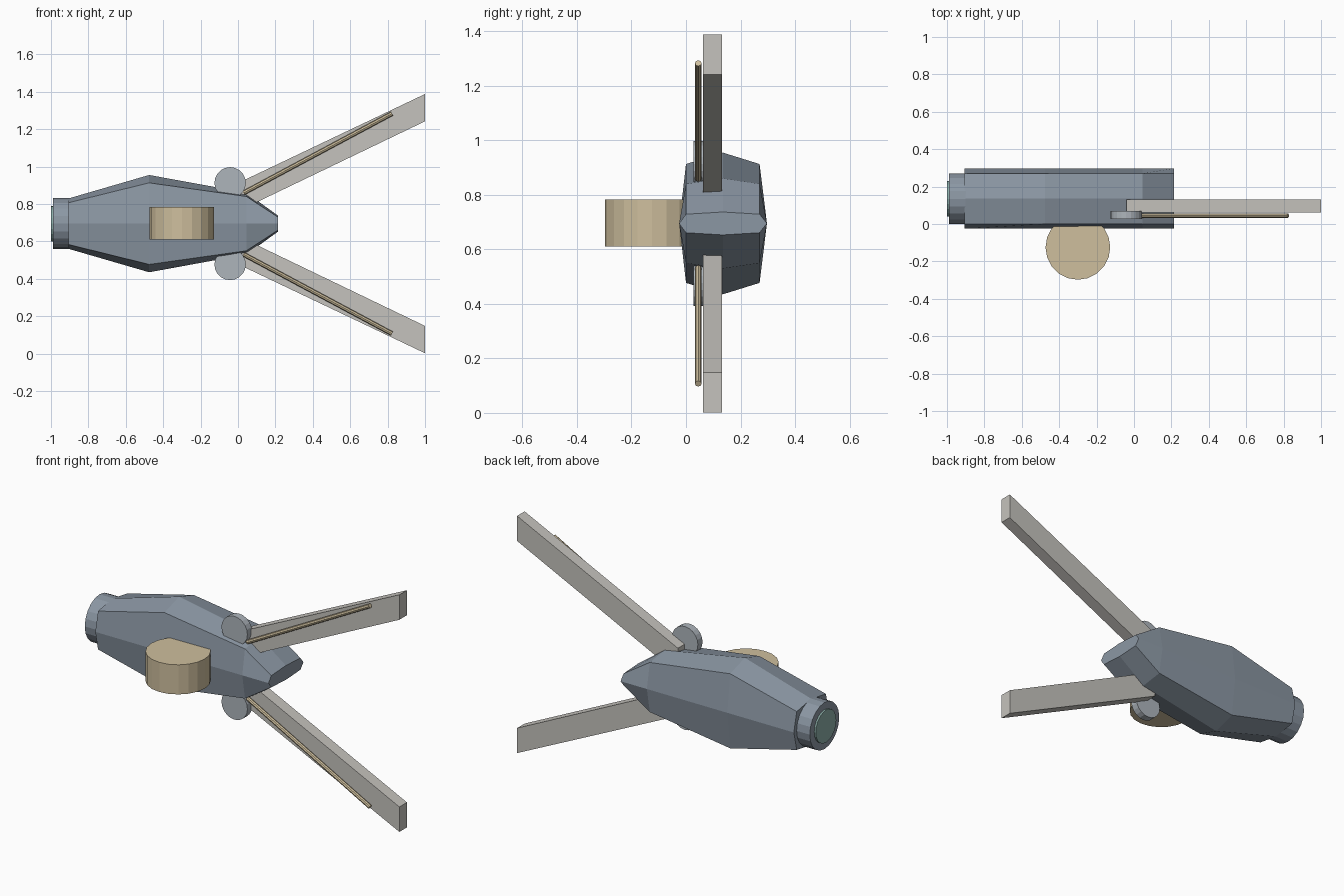
import bpy, bmesh, math
from mathutils import Vector

if "Cube" in bpy.data.objects:
    bpy.data.objects.remove(bpy.data.objects["Cube"])

MID_Z = 0.695   # mirror plane between upper and lower arms
MID_Y = 0.135   # centre depth of the body


def material(name, r, g, b):
    m = bpy.data.materials.new(name)
    m.diffuse_color = (r, g, b, 1)
    m.use_nodes = True
    m.node_tree.nodes["Principled BSDF"].inputs["Base Color"].default_value = m.diffuse_color
    return m


SLATE = material("slate", 0.26, 0.31, 0.37)
STEEL = material("steel", 0.42, 0.46, 0.50)
BRASS = material("brass", 0.62, 0.52, 0.34)
STONE = material("warm_grey", 0.56, 0.545, 0.51)
GLASS = material("green_glass", 0.26, 0.42, 0.39)


def loft(name, rings, mat):
    """Skin a list of equal-length point rings and cap both ends."""
    bm = bmesh.new()
    vs = [[bm.verts.new(p) for p in ring] for ring in rings]
    n = len(vs[0])
    for a, b in zip(vs, vs[1:]):
        for i in range(n):
            j = (i + 1) % n
            bm.faces.new((a[i], a[j], b[j], b[i]))
    bm.faces.new(vs[0])
    bm.faces.new(vs[-1])
    bmesh.ops.recalc_face_normals(bm, faces=bm.faces[:])
    me = bpy.data.meshes.new(name)
    bm.to_mesh(me)
    bm.free()
    me.materials.append(mat)
    ob = bpy.data.objects.new(name, me)
    bpy.context.collection.objects.link(ob)
    return ob


def cylinder(name, start, end, radius, sides, mat):
    a, b = Vector(start), Vector(end)
    q = (b - a).to_track_quat('Z', 'Y')
    circle = [q @ Vector((radius * math.cos(t), radius * math.sin(t), 0))
              for t in (2 * math.pi * i / sides for i in range(sides))]
    return loft(name, [[a + c for c in circle], [b + c for c in circle]], mat)


# Body: eight-sided section, squeezed in height along x
# station: x, half height on the centre line, half height at the shoulders
stations = [(-0.905, 0.135, 0.112), (-0.475, 0.26, 0.218),
            (0.045, 0.165, 0.145), (0.215, 0.042, 0.034)]
rings = []
for x, top, shoulder in stations:
    section = [(-0.025, 0), (0.0, shoulder), (MID_Y, top), (0.27, shoulder),
               (0.297, 0), (0.27, -shoulder), (MID_Y, -top), (0.0, -shoulder)]
    rings.append([(x, y, MID_Z + z) for y, z in section])
loft("body", rings, SLATE)

# Eyepiece at the narrow end
cylinder("eyepiece_collar", (-0.99, MID_Y, MID_Z), (-0.86, MID_Y, MID_Z), 0.136, 20, SLATE)
cylinder("eyepiece_lens", (-1.0, MID_Y, MID_Z), (-0.97, MID_Y, MID_Z), 0.095, 20, GLASS)

# Drum on the front face
cylinder("front_drum", (-0.30, -0.125, 0.61), (-0.30, -0.125, 0.783), 0.173, 20, BRASS)

# Arms with hinge discs and rods, mirrored above and below
for side, s in (("upper", 1), ("lower", -1)):
    def z(h):
        return MID_Z + s * h

    arm = [[(x, 0.062, z(lo)), (x, 0.132, z(lo)), (x, 0.132, z(hi)), (x, 0.062, z(hi))]
           for x, lo, hi in ((-0.04, 0.047, 0.198), (1.0, 0.547, 0.693))]
    loft(side + "_arm", arm, STONE)
    cylinder(side + "_hinge_disc", (-0.042, 0.027, z(0.218)), (-0.042, 0.07, z(0.218)),
             0.084, 20, STEEL)
    cylinder(side + "_rod", (0.03, 0.045, z(0.164)), (0.823, 0.045, z(0.588)),
             0.012, 8, BRASS)
